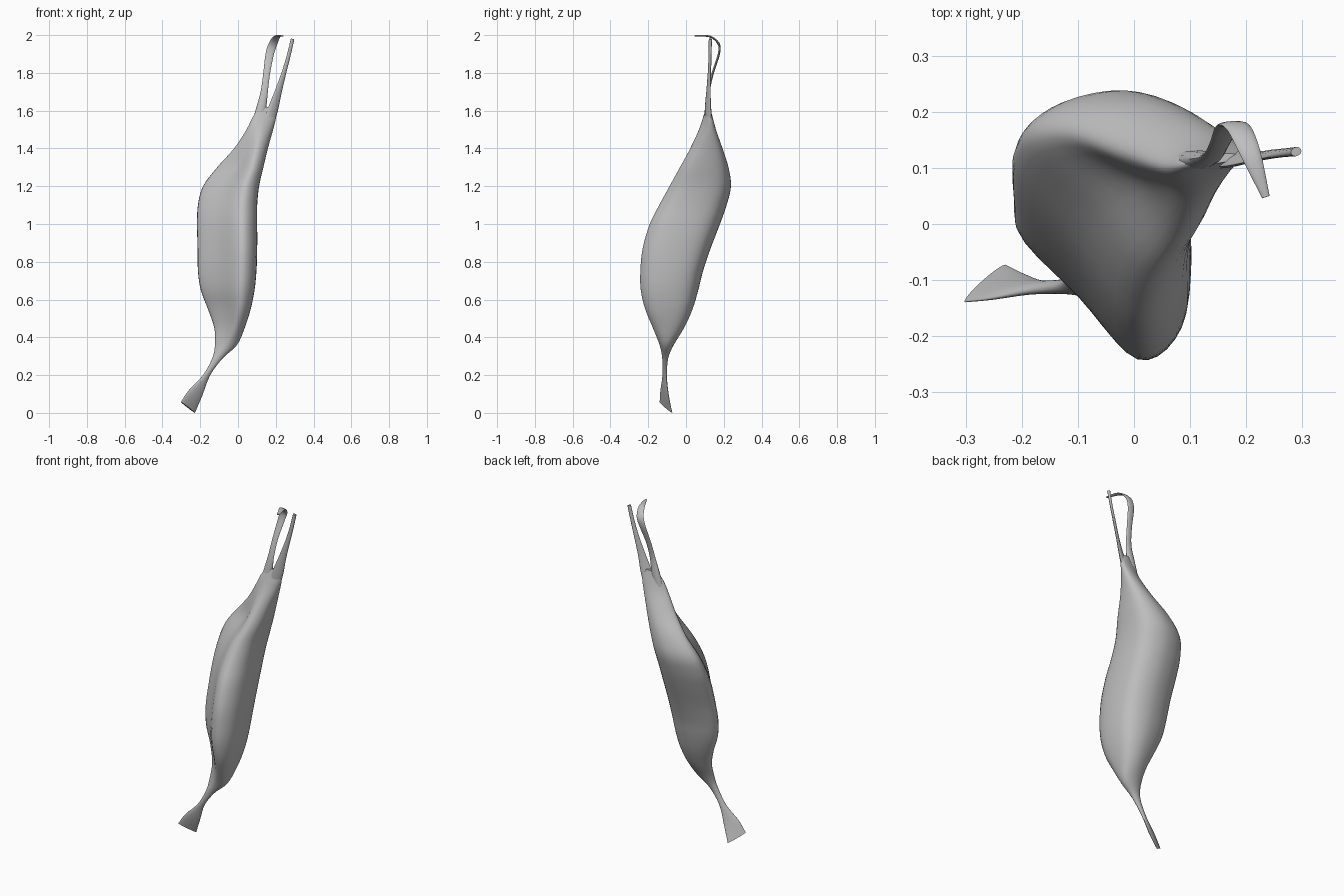
import bpy, bmesh, math
from mathutils import Vector

if "Cube" in bpy.data.objects:
    bpy.data.objects.remove(bpy.data.objects["Cube"])

mat = bpy.data.materials.new("muscle grey")
mat.use_nodes = True
grey = (0.52, 0.52, 0.52, 1)
mat.diffuse_color = grey
mat.node_tree.nodes["Principled BSDF"].inputs["Base Color"].default_value = grey


def spline(p, q, r, w, t):
    """Catmull-Rom point between q and r."""
    return (q + (r - p) * (t / 2) + (p * 2 - q * 5 + r * 4 - w) * (t * t / 2)
            + (q * 3 - p - r * 3 + w) * (t ** 3 / 2))


def oval(centre, a, b, segments):
    """Ring of points around a centre, with half axes a and b."""
    angles = [math.tau * k / segments for k in range(segments)]
    return [centre + a * math.cos(t) + b * math.sin(t) for t in angles]


def loft(name, rows, steps=4):
    """Skin a smooth tube through rings of points."""
    last = len(rows) - 1
    smooth = []
    for i in range(last):
        quad = (rows[max(i - 1, 0)], rows[i], rows[i + 1], rows[min(i + 2, last)])
        for s in range(steps):
            smooth.append([spline(*pts, s / steps) for pts in zip(*quad)])
    smooth.append(rows[-1])

    bm = bmesh.new()
    rings = [[bm.verts.new(p) for p in row] for row in smooth]
    count = len(rings[0])
    for low, high in zip(rings, rings[1:]):
        for k in range(count):
            n = (k + 1) % count
            bm.faces.new((low[k], low[n], high[n], high[k]))
    bm.faces.new(rings[0])
    bm.faces.new(rings[-1])
    bmesh.ops.recalc_face_normals(bm, faces=bm.faces)
    mesh = bpy.data.meshes.new(name)
    bm.to_mesh(mesh)
    bm.free()
    mesh.materials.append(mat)
    obj = bpy.data.objects.new(name, mesh)
    bpy.context.collection.objects.link(obj)
    bpy.ops.object.select_all(action='DESELECT')
    obj.select_set(True)
    bpy.context.view_layer.objects.active = obj
    bpy.ops.object.shade_smooth_by_angle(angle=math.radians(50))


SEGMENTS = 40


def belly_section(fullness, hollow, skew):
    """Unit outline: an oval blended into a D with its flat side front right."""
    corners = [Vector(c) for c in (
        (1, .15), (.76, .76), (.1, 1), (-.7, .83),
        (-1, .42), (-.29 * hollow, -.3 * hollow), (.42, -1), (.92, -.68))]
    per = SEGMENTS // 8
    outline = []
    for i in range(8):
        quad = [corners[(i + j) % 8] for j in (-1, 0, 1, 2)]
        outline += [spline(*quad, s / per) for s in range(per)]
    plain = oval(Vector((0, 0)), Vector((1, math.sin(skew))),
                 Vector((0, math.cos(skew))), SEGMENTS)
    return [p.lerp(q, fullness) for p, q in zip(plain, outline)]


# Lower tendon: flattened fan that twists into a narrow neck
belly = [oval(Vector(c), Vector(a), Vector(b), SEGMENTS) for c, a, b in (
    ((-.265, -.106, .029), (.037, .033, -.029), (-.004, .006, 0)),
    ((-.222, -.113, .11), (.034, .020, -.016), (-.004, .009, 0)),
    ((-.166, -.113, .20), (.019, .005, 0), (0, .011, 0)))]

# Belly: height, x limits, y limits, fullness, hollow of the flat side, skew
profile = [
    (.29, -.136, -.08, -.126, -.094, 0, 1, 0),
    (.36, -.122, -.005, -.14, -.065, .4, 1, 0),
    (.45, -.125, .035, -.175, -.01, .8, 1, 0),
    (.55, -.158, .066, -.215, .035, 1, 1, 0),
    (.65, -.195, .086, -.238, .065, 1, 1, 0),
    (.75, -.21, .096, -.24, .09, 1, 1, 0),
    (.87, -.212, .1, -.228, .13, 1, 1, 0),
    (1.0, -.215, .1, -.19, .18, 1, 1, 0),
    (1.1, -.21, .1, -.14, .215, 1, .95, 0),
    (1.2, -.183, .11, -.085, .238, 1, .8, 0),
    (1.3, -.108, .133, -.03, .225, 1, .6, 0),
    (1.4, -.02, .158, .02, .195, .7, .6, .4),
    (1.5, .045, .186, .065, .16, .3, .7, .5),
    (1.57, .08, .201, .092, .14, 0, 1, .5),
    (1.62, .115, .185, .108, .126, 0, 1, .4),
]
for z, x0, x1, y0, y1, fullness, hollow, skew in profile:
    belly.append([Vector(((x0 + x1) / 2 + p.x * (x1 - x0) / 2,
                          (y0 + y1) / 2 + p.y * (y1 - y0) / 2, z))
                  for p in belly_section(fullness, hollow, skew)])
loft("muscle_belly", belly)


# Upper tendons: flat straps, each point is x, y, z, half width, half thickness
def strap(name, across, points):
    rows = []
    for i, (x, y, z, w, h) in enumerate(points):
        before, after = points[max(i - 1, 0)], points[min(i + 1, len(points) - 1)]
        along = (Vector(after[:3]) - Vector(before[:3])).normalized()
        side = Vector(across)
        side = (side - along * side.dot(along)).normalized()
        rows.append(oval(Vector((x, y, z)), side * w, along.cross(side) * h, 12))
    loft(name, rows)


strap("hooked_upper_tendon", (1, 0, 0), [
    (.088, .11, 1.48, .03, .022), (.12, .115, 1.6, .027, .016),
    (.139, .12, 1.7, .019, .007), (.152, .142, 1.8, .018, .006),
    (.168, .174, 1.9, .022, .006), (.186, .172, 1.955, .022, .006),
    (.208, .125, 1.993, .018, .005), (.235, .048, 1.996, .007, .004)])
strap("straight_upper_tendon", (1, .5, 0), [
    (.147, .12, 1.48, .03, .018), (.183, .117, 1.6, .031, .011),
    (.213, .119, 1.7, .021, .007), (.243, .124, 1.8, .014, .007),
    (.268, .127, 1.89, .011, .007), (.289, .129, 1.98, .01, .008)])
